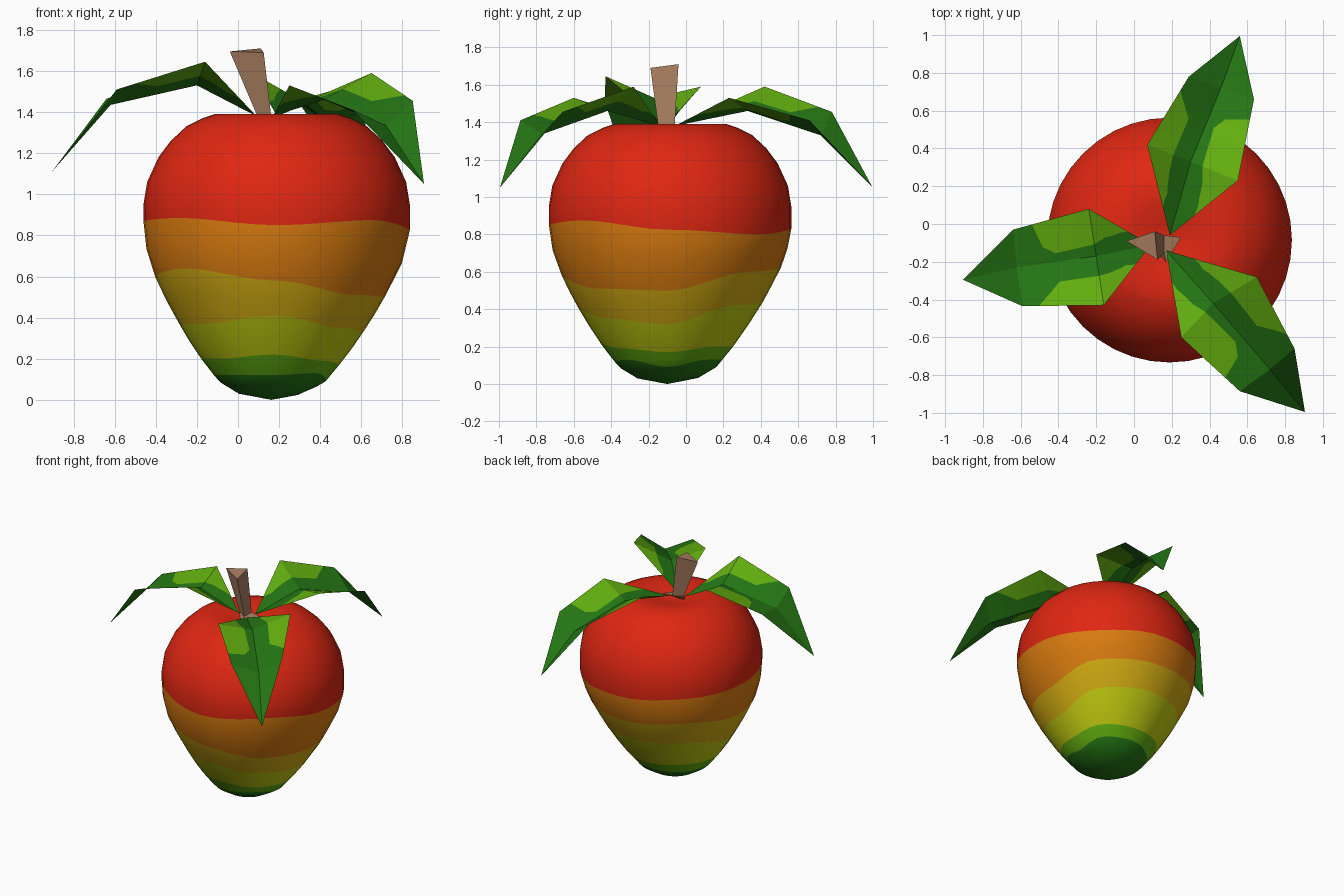
import bpy
import bmesh
import math
from mathutils import Vector

cube = bpy.data.objects.get("Cube")
if cube:
    bpy.data.objects.remove(cube)


def material(name, rgb):
    m = bpy.data.materials.new(name)
    m.use_nodes = True
    m.diffuse_color = (*rgb, 1)
    node = next(n for n in m.node_tree.nodes if n.type == "BSDF_PRINCIPLED")
    node.inputs["Base Color"].default_value = (*rgb, 1)
    node.inputs["Roughness"].default_value = 0.9
    return m


red = material("red", (0.74, 0.02, 0.006))
orange = material("orange", (0.7, 0.2, 0.005))
yellow = material("yellow", (0.65, 0.41, 0.006))
lime = material("yellow green", (0.53, 0.59, 0.005))
light_green = material("light green", (0.125, 0.43, 0.005))
dark_green = material("dark green", (0.018, 0.18, 0.007))
brown = material("brown", (0.4, 0.21, 0.12))


def interp(points, t):
    """Piecewise linear value at t of a list of (t, value) pairs."""
    if t <= points[0][0]:
        return points[0][1]
    for (a, va), (b, vb) in zip(points, points[1:]):
        if t <= b:
            return va + (vb - va) * (t - a) / (b - a)
    return points[-1][1]


def grid_object(name, rows, mats, rule, closed=False, smooth=False):
    """Skin rows of points; rule(row, column) gives each face's material."""
    bm = bmesh.new()
    grid = [[bm.verts.new(p) for p in row] for row in rows]
    n = len(rows[0])
    for i in range(len(rows) - 1):
        for j in range(n if closed else n - 1):
            k = (j + 1) % n
            f = bm.faces.new((grid[i][j], grid[i][k], grid[i + 1][k], grid[i + 1][j]))
            f.material_index = rule(i, j)
            f.smooth = smooth
    bmesh.ops.remove_doubles(bm, verts=bm.verts, dist=0.0005)
    bmesh.ops.dissolve_degenerate(bm, edges=bm.edges, dist=0.0005)
    mesh = bpy.data.meshes.new(name)
    bm.to_mesh(mesh)
    bm.free()
    for m in mats:
        mesh.materials.append(m)
    obj = bpy.data.objects.new(name, mesh)
    bpy.context.collection.objects.link(obj)
    return obj


# Fruit: a lathe whose colour borders wave around the body
PROFILE = [(0, 0), (.03, .16), (.09, .26), (.2, .348), (.28, .405), (.45, .51),
           (.65, .61), (.8, .648), (.95, .648), (1.06, .63), (1.18, .575),
           (1.26, .515), (1.33, .44), (1.37, .36), (1.39, .3)]
# Border heights at every eighth of a turn, counted from +x
BORDERS = [
    (.09, .13, .13, .12, .12, .12, .12, .13),
    (.17, .20, .20, .21, .20, .20, .22, .19),
    (.32, .42, .44, .45, .37, .37, .41, .35),
    (.50, .60, .62, .65, .60, .64, .58, .51),
    (.825, .80, .83, .86, .87, .885, .85, .875),
]
COLUMNS = 40


def border(k, turn):
    a = int(turn * 8) % 8
    f = turn * 8 - int(turn * 8)
    f = f * f * (3 - 2 * f)
    return BORDERS[k][a] * (1 - f) + BORDERS[k][(a + 1) % 8] * f


def fruit_column(turn):
    """Points from the bottom pole to the dimple, with a band per point."""
    b = [border(k, turn) for k in range(5)]
    rings = [(b[0] * f, 0) for f in (0, .25, .7)]
    for k in range(4):
        rings += [(b[k], k + 1), ((b[k] + b[k + 1]) / 2, k + 1)]
    rings += [(b[4], 5)] + [(z, 5) for z in (.95, 1.06, 1.18, 1.26, 1.33, 1.37, 1.39)]
    spots = [(interp(PROFILE, z), z, band) for z, band in rings]
    spots += [(.2, 1.385, 5), (.1, 1.365, 5), (0, 1.34, 5)]
    angle = turn * math.tau
    points = []
    for r, z, band in spots:
        lean = min(1, z / .8)
        points.append((.163 + .025 * lean + r * math.cos(angle),
                       -.1 + .015 * lean + r * math.sin(angle), z))
    return points, [s[2] for s in spots]


columns = [fruit_column(j / COLUMNS) for j in range(COLUMNS)]
bands = columns[0][1]
grid_object("fruit", list(zip(*[c[0] for c in columns])),
            [dark_green, light_green, lime, yellow, orange, red],
            lambda i, j: bands[i], closed=True, smooth=True)

# Stem: three-sided, leaning, flared at the root and wider at the cut end
top = [(-.04, -.09, 1.695), (.125, -.19, 1.69), (.11, -.04, 1.71)]
waist = [(.09, -.105, 1.39), (.16, -.15, 1.39), (.16, -.06, 1.39)]
root = [(.08, -.1, 1.36), (.17, -.2, 1.375), (.25, -.07, 1.38)]
cut_end = [sum((Vector(p) for p in top), Vector()) / 3] * 3
grid_object("stem", [root, waist, top, cut_end], [brown], lambda i, j: 0, closed=True)

# Leaves: folded along the midrib, light patches along both edges
LEFT_PATCH = [(.3, 1), (.5, .6), (1, .4), (1.5, .45), (1.8, 1)]
RIGHT_PATCH = [(.35, 1), (.6, .6), (1, .25), (1.5, .2), (1.65, .4), (1.75, 1)]
STEPS = sorted({i / 5 for i in range(16)} | {t for t, _ in LEFT_PATCH + RIGHT_PATCH})


def along(path, t):
    i = min(int(t), len(path) - 2)
    return Vector(path[i]).lerp(Vector(path[i + 1]), t - i)


def leaf(name, base, tip, left, mid, right):
    left, mid, right = ([base, *side, tip] for side in (left, mid, right))
    rows = []
    for t in STEPS:
        l, m, r = along(left, t), along(mid, t), along(right, t)
        rows.append([l, m.lerp(l, interp(LEFT_PATCH, t)), m,
                     m.lerp(r, interp(RIGHT_PATCH, t)), r])
    # Run the rows from right to left so the faces look up
    rows = [row[::-1] for row in rows]
    grid_object(name, rows, [dark_green, light_green],
                lambda i, j: 1 if j in (0, 3) else 0)


leaf("right_leaf", (.09, -.11, 1.38), (-.905, -.295, 1.11),
     [(-.16, -.43, 1.645), (-.59, -.435, 1.51)],
     [(-.2, -.17, 1.53), (-.62, -.23, 1.435)],
     [(-.24, .08, 1.59), (-.64, -.03, 1.465)])
leaf("front_leaf", (.17, -.14, 1.38), (.905, -.995, 1.05),
     [(.65, -.28, 1.59), (.85, -.66, 1.455)],
     [(.42, -.42, 1.46), (.72, -.77, 1.335)],
     [(.25, -.6, 1.53), (.56, -.885, 1.41)])
leaf("back_leaf", (.19, -.06, 1.38), (.56, .995, 1.055),
     [(.07, .42, 1.59), (.29, .78, 1.455)],
     [(.3, .33, 1.46), (.46, .72, 1.33)],
     [(.55, .23, 1.53), (.635, .66, 1.41)])
